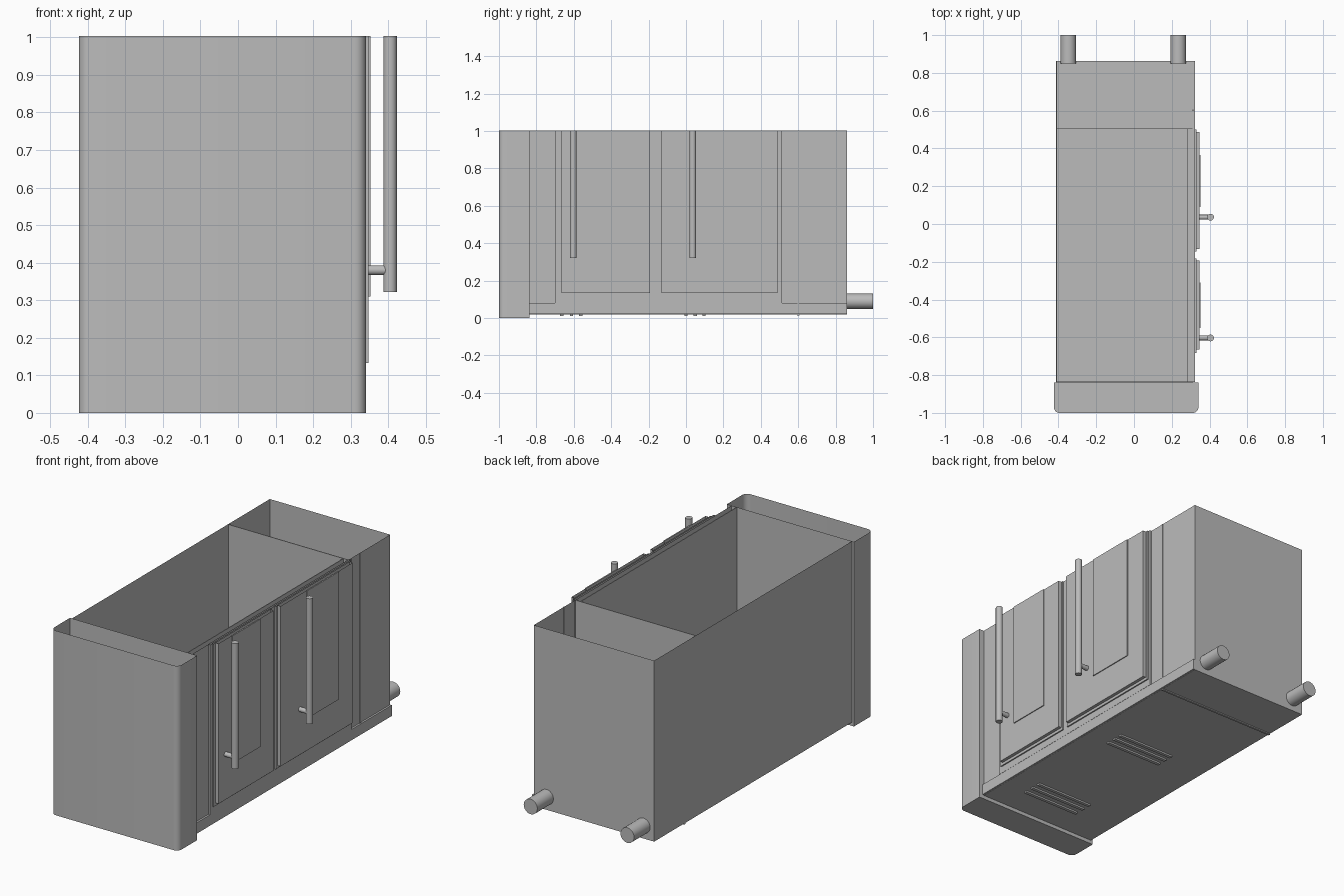
import bpy, bmesh, math
from mathutils import Matrix, Vector

cube = bpy.data.objects.get("Cube")
if cube:
    bpy.data.objects.remove(cube, do_unlink=True)

grey = bpy.data.materials.new("plain_grey")
grey.use_nodes = True
GREY = (0.5, 0.5, 0.5, 1)
grey.diffuse_color = GREY
grey.node_tree.nodes["Principled BSDF"].inputs["Base Color"].default_value = GREY

TOP = 1.004


def finish(name, bm, smooth=False):
    mesh = bpy.data.meshes.new(name)
    bm.to_mesh(mesh)
    bm.free()
    mesh.materials.append(grey)
    ob = bpy.data.objects.new(name, mesh)
    bpy.context.collection.objects.link(ob)
    if smooth:
        bpy.ops.object.select_all(action='DESELECT')
        ob.select_set(True)
        bpy.context.view_layer.objects.active = ob
        bpy.ops.object.shade_smooth_by_angle(angle=math.radians(35))
    return ob


def box(name, x, y, z, open_top=False, round_front=0):
    """Box from (min, max) ranges, optionally topless with rounded front corners."""
    bm = bmesh.new()
    bmesh.ops.create_cube(bm, size=1)
    for v in bm.verts:
        v.co = Vector(r[0] if c < 0 else r[1] for c, r in zip(v.co, (x, y, z)))
    if round_front:
        edges = [e for e in bm.edges
                 if all(v.co.y == y[0] for v in e.verts)
                 and e.verts[0].co.x == e.verts[1].co.x]
        bmesh.ops.bevel(bm, geom=edges, offset=round_front, segments=6,
                        profile=0.5, affect='EDGES')
    bm.normal_update()
    if open_top:
        lids = [f for f in bm.faces if f.normal.z > 0.9]
        bmesh.ops.delete(bm, geom=lids, context='FACES_ONLY')
    return finish(name, bm, bool(round_front))


def rod(name, a, b, radius):
    """Capped cylinder between two points."""
    a, b = Vector(a), Vector(b)
    d = b - a
    bm = bmesh.new()
    turn = Vector((0, 0, 1)).rotation_difference(d).to_matrix().to_4x4()
    bmesh.ops.create_cone(bm, cap_ends=True, segments=24, radius1=radius,
                          radius2=radius, depth=d.length,
                          matrix=Matrix.Translation((a + b) / 2) @ turn)
    return finish(name, bm, True)


# Open-topped body, lining, partition and raised floor
box("body_shell", (-.412, .312), (-.838, .862), (.02, TOP), True)
box("inner_side_wall", (.28, .284), (-.836, .505), (.03, TOP))
box("partition", (-.41, .31), (.502, .506), (.03, TOP))
box("base_ledge", (-.41, .322), (-.836, .862), (.021, .08))

# Rounded front cover
box("front_cover", (-.424, .341), (-1, -.838), (0, TOP), True, .03)

# Door frame, seals, doors, raised plates and handles
box("door_frame", (.31, .323), (-.70, .513), (.08, TOP), True)
for side, seal, door, plate, grip in (
        ("front", (-.682, -.182), (-.665, -.192), (-.55, -.31), -.603),
        ("rear", (-.146, .5), (-.132, .488), (.09, .365), .036)):
    box(side + "_door_seal", (.32, .33), seal, (.118, TOP), True)
    box(side + "_door", (.328, .348), door, (.133, TOP), True)
    box(side + "_door_plate", (.346, .353), plate, (.31, TOP))
    rod(side + "_handle", (.405, grip, .322), (.405, grip, TOP), .018)
    rod(side + "_handle_mount", (.345, grip, .38), (.395, grip, .38), .013)

# Pipes at the back
for side, x in (("right", -.347), ("left", .235)):
    rod(side + "_pipe", (x, .85, .09), (x, 1, .09), .041)

# Vent slats and seam under the floor
for group, ys in (("front", (-.665, -.612, -.562)), ("rear", (0, .05, .096))):
    for i, y in enumerate(ys):
        box(f"{group}_vent_slat_{i + 1}", (-.17, .175), (y - .009, y + .009), (.011, .022))
box("floor_seam", (-.412, .312), (.594, .606), (.014, .022))
box("side_seam", (.311, .315), (.597, .605), (.08, TOP))
